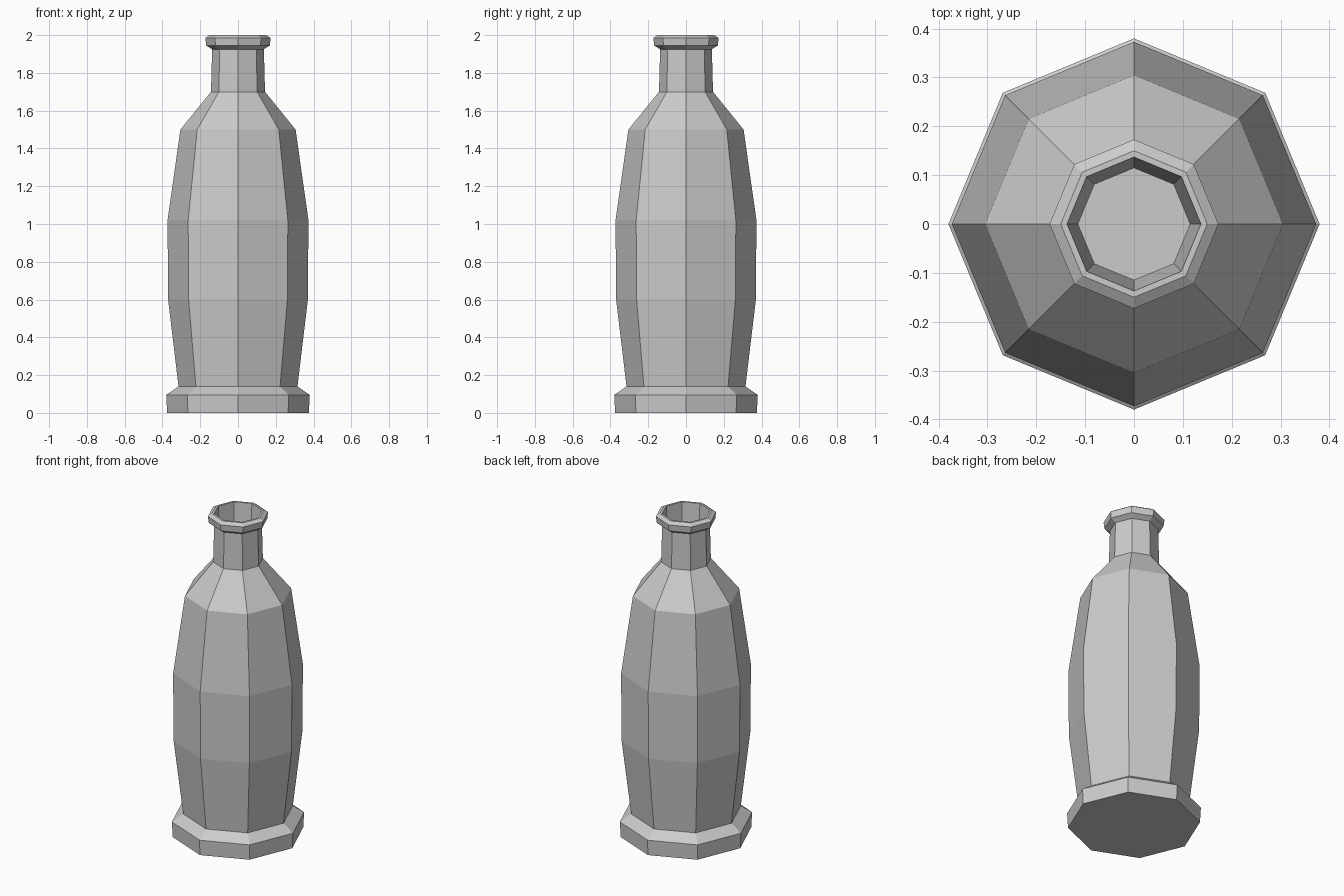
import bpy, bmesh
from math import cos, sin, tau

if "Cube" in bpy.data.objects:
    bpy.data.objects.remove(bpy.data.objects["Cube"])

SIDES = 8

# (radius, height) from the base up the outside, over the lip and down the mouth
PROFILE = [
    (0.375, 0.0), (0.38, 0.095), (0.315, 0.14),      # foot
    (0.37, 0.6), (0.373, 1.02), (0.305, 1.5),        # body
    (0.143, 1.7), (0.137, 1.925),                    # shoulder and neck
    (0.168, 1.945), (0.173, 1.985), (0.15, 2.0),     # lip
    (0.137, 2.0), (0.115, 1.7),                      # mouth
]


def lathe(name, profile, sides):
    bm = bmesh.new()
    rings = [[bm.verts.new((r * cos(tau * i / sides), r * sin(tau * i / sides), z))
              for i in range(sides)] for r, z in profile]
    for low, high in zip(rings, rings[1:]):
        for i in range(sides):
            j = (i + 1) % sides
            bm.faces.new((low[i], low[j], high[j], high[i]))
    # Flat underside and the floor inside the mouth
    bm.faces.new(rings[0][::-1])
    bm.faces.new(rings[-1])
    mesh = bpy.data.meshes.new(name)
    bm.to_mesh(mesh)
    bm.free()
    obj = bpy.data.objects.new(name, mesh)
    bpy.context.collection.objects.link(obj)
    return obj


# Faceted bottle
lathe("bottle", PROFILE, SIDES)
